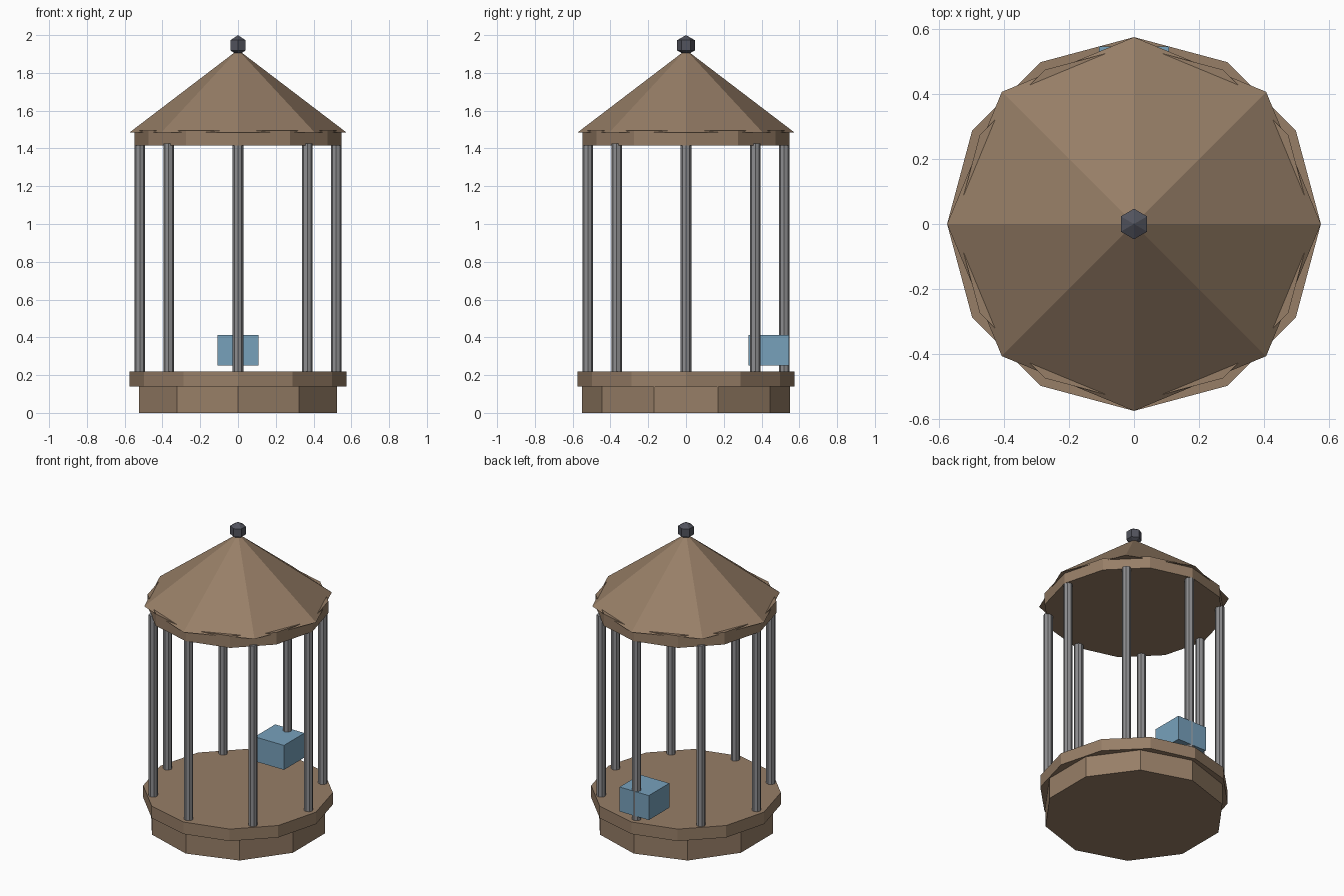
import bpy, bmesh, math

if "Cube" in bpy.data.objects:
    bpy.data.objects.remove(bpy.data.objects["Cube"])


def material(name, rgb):
    m = bpy.data.materials.new(name)
    m.diffuse_color = (*rgb, 1)
    m.use_nodes = True
    m.node_tree.nodes["Principled BSDF"].inputs["Base Color"].default_value = m.diffuse_color
    return m


wood = material("brown_wood", (0.31, 0.21, 0.135))
steel = material("grey_metal", (0.27, 0.27, 0.28))
iron = material("dark_iron", (0.085, 0.088, 0.11))
blue = material("blue_paint", (0.185, 0.355, 0.50))


def finish(bm, name, mat):
    bmesh.ops.recalc_face_normals(bm, faces=bm.faces)
    me = bpy.data.meshes.new(name)
    bm.to_mesh(me)
    bm.free()
    me.materials.append(mat)
    ob = bpy.data.objects.new(name, me)
    bpy.context.collection.objects.link(ob)
    return ob


def turned(name, sides, profile, mat, at=(0, 0)):
    """Solid of stacked polygon rings (radius, z), one corner facing +y."""
    bm = bmesh.new()
    rings = []
    for r, z in profile:
        if r == 0:
            rings.append([bm.verts.new((at[0], at[1], z))])
            continue
        ring = []
        for i in range(sides):
            a = math.tau * i / sides
            ring.append(bm.verts.new((at[0] + r * math.sin(a), at[1] + r * math.cos(a), z)))
        rings.append(ring)
    for lo, hi in zip(rings, rings[1:]):
        for i in range(sides):
            j = (i + 1) % sides
            if len(lo) == 1:
                bm.faces.new((lo[0], hi[i], hi[j]))
            elif len(hi) == 1:
                bm.faces.new((lo[i], lo[j], hi[0]))
            else:
                bm.faces.new((lo[i], lo[j], hi[j], hi[i]))
    for ring in (rings[0], rings[-1]):
        if len(ring) > 1:
            bm.faces.new(ring)
    return finish(bm, name, mat)


# Stepped base
turned("foundation", 10, [(0.55, 0), (0.55, 0.14)], wood)
turned("floor_slab", 12, [(0.575, 0.14), (0.575, 0.22)], wood)

# Ring of slim columns
for k in range(8):
    a = math.tau * k / 8
    turned(f"column_{k + 1}", 8, [(0.028, 0.22), (0.028, 1.425)], steel,
           (0.52 * math.sin(a), 0.52 * math.cos(a)))

# Ceiling slab and pointed roof
turned("ceiling_slab", 12, [(0.548, 1.415), (0.548, 1.495)], wood)
turned("roof", 8, [(0.575, 1.484), (0, 1.922)], wood)

# Faceted ball on the roof tip
turned("finial", 6, [(0, 1.892), (0.047, 1.919), (0.047, 1.973), (0, 2.0)], iron)

# Box seat around the back column
bm = bmesh.new()
bmesh.ops.create_cube(bm, size=1)
for v in bm.verts:
    v.co = (v.co.x * 0.216, 0.438 + v.co.y * 0.216, 0.332 + v.co.z * 0.163)
finish(bm, "box_seat", blue)
